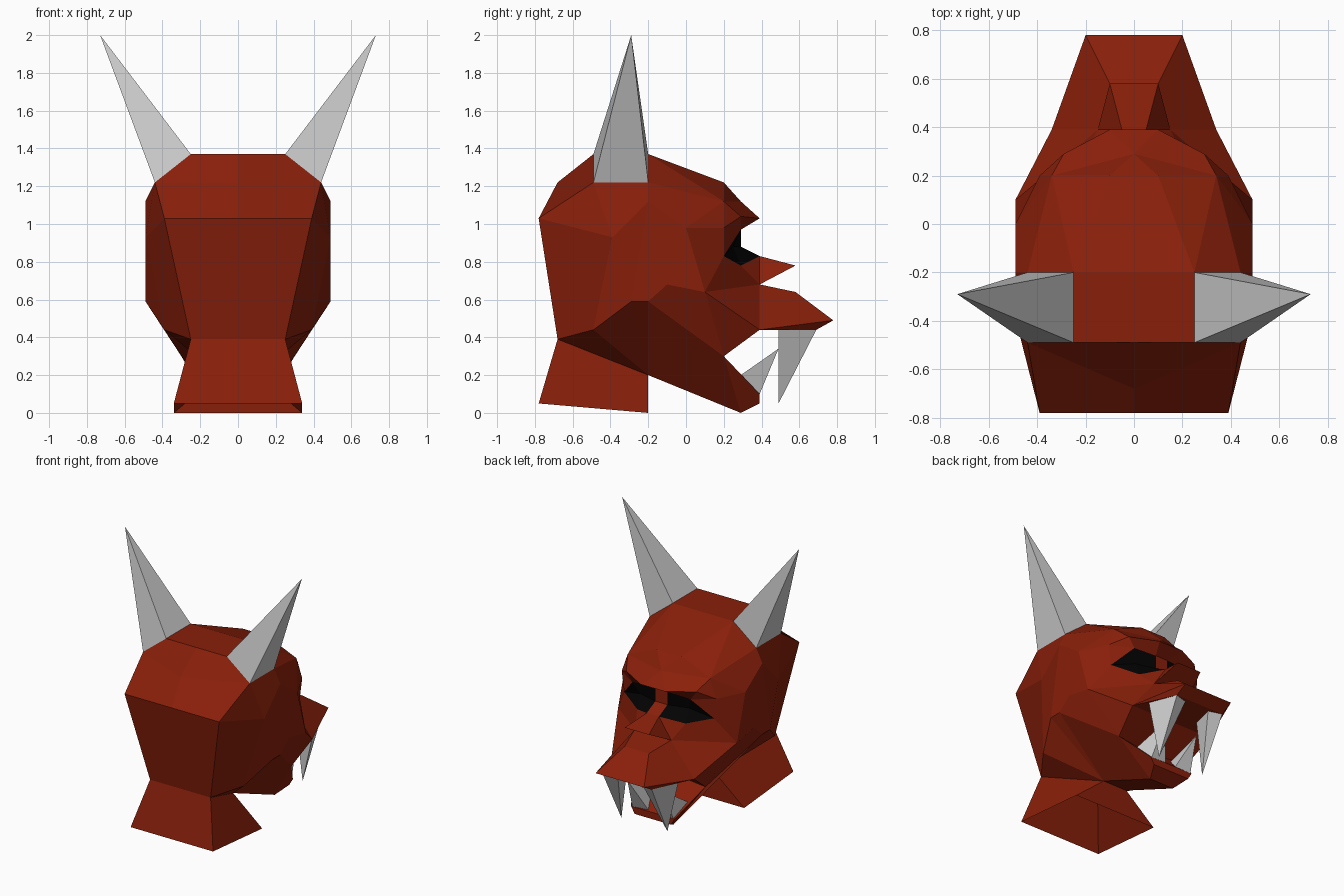
import bpy, bmesh

if "Cube" in bpy.data.objects:
    bpy.data.objects.remove(bpy.data.objects["Cube"])


def material(name, rgb):
    m = bpy.data.materials.new(name)
    m.diffuse_color = (*rgb, 1)
    m.use_nodes = True
    m.node_tree.nodes["Principled BSDF"].inputs["Base Color"].default_value = m.diffuse_color
    return m


RED = material("red_skin", (0.25, 0.014, 0.003))
BLACK = material("black_eye", (0.001, 0.001, 0.001))


def build(name, strips, mat=None, face_front=False):
    """Bridge neighbouring rows of each strip into faces, then mirror over x."""
    bm = bmesh.new()
    cache = {}

    def vert(p):
        if p not in cache:
            cache[p] = bm.verts.new(p)
        return cache[p]

    for rows in strips:
        for a, b in zip(rows, rows[1:]):
            for i in range(len(a) - 1):
                ring = list(dict.fromkeys((a[i], a[i + 1], b[i + 1], b[i])))
                if len(ring) > 2 and not bm.faces.get([vert(p) for p in ring]):
                    bm.faces.new([vert(p) for p in ring])
    bmesh.ops.recalc_face_normals(bm, faces=bm.faces)
    bm.normal_update()
    if face_front and sum(f.normal.y for f in bm.faces) < 0:
        bmesh.ops.reverse_faces(bm, faces=bm.faces)
    mesh = bpy.data.meshes.new(name)
    bm.to_mesh(mesh)
    bm.free()
    ob = bpy.data.objects.new(name, mesh)
    bpy.context.collection.objects.link(ob)
    if mat:
        mesh.materials.append(mat)
    mod = ob.modifiers.new("mirror", 'MIRROR')
    mod.use_clip = True
    return ob


def mid(p):
    return (0, p[1], p[2])


def spike(name, base, tip):
    return build(name, [[base + base[:1], [tip] * (len(base) + 1)],
                        [base[:2], base[:1:-1]]])


# shared corner points of the half head
crown_b, crown_f = (.25, -.49, 1.37), (.25, -.2, 1.37)
horn_b, horn_f = (.44, -.49, 1.22), (.44, -.2, 1.22)
nape, throat = (.25, -.68, .39), (.1, -.2, .2)
temple, brow_end, side = (.34, .2, 1.12), (.39, .2, .98), (.49, 0, .98)
forehead, brow_top = (.1, .2, 1.22), (0, .29, 1.12)
brow_tip, brow_mid = (.1, .39, 1.03), (.29, .29, 1.04)
eye_in, eye_top = (.05, .29, .98), (.24, .29, .97)
bridge, eye_low, eye_side = (.05, .29, .88), (.2, .29, .78), (.37, .2, .83)
nose_top, nose_tip, nose_low = (.05, .39, .83), (.1, .58, .78), (.15, .39, .68)
lip_top, lip_tip, lip_low = (.1, .58, .64), (.2, .78, .49), (.2, .69, .44)
lip_end, cheek, mouth_end = (.34, .39, .44), (.49, .1, .64), (.3, .2, .3)
hinge_b, hinge_f, ear = (.49, -.29, .59), (.49, -.2, .59), (.49, -.1, .68)
jaw_b, chin, chin_f, lip_bot = (.39, -.49, .44), (.1, .29, 0), (.15, .39, .05), (.18, .39, .1)

# skull: columns running from the crown down, going from back to front
skull = [
    [mid(crown_b), (0, -.68, 1.22), (0, -.78, 1.03), mid(nape)],
    [crown_b, horn_b, (.39, -.78, 1.03), nape],
    [crown_b, horn_b, (.49, -.39, .93), jaw_b],
    [crown_f, horn_f, (.49, -.2, 1.12), hinge_b],
    [crown_f, temple, side, ear],
    [crown_f, temple, side, cheek],
    [crown_f, temple, brow_end, eye_side],
]
crown = [[mid(crown_b), crown_b, crown_b], [mid(crown_f), crown_f, crown_f],
         [mid(forehead), forehead, temple], [brow_top, brow_top, temple]]

# brow ridge and outer eyelid
brow = [
    [brow_top, brow_top, temple, temple],
    [mid(brow_tip), brow_tip, brow_mid, brow_end],
    [mid(eye_in), eye_in, eye_top, brow_end],
]
eyelid = [[eye_top, eye_top], [brow_end, eye_side]]

# nose and upper lip down the middle, then their sides and the cheek
centre = [[mid(p), p] for p in (eye_in, bridge, nose_top, nose_tip, nose_low,
                                lip_top, lip_tip, lip_low, lip_end)]
nose_side = [[nose_top, nose_top], [nose_tip, nose_low]]
lip_side = [[nose_low, lip_end], [lip_top, lip_tip]]
lip_under = [[lip_tip, lip_tip], [lip_low, lip_end]]
cheeks = [[nose_top, eye_low, eye_side], [nose_low, nose_low, cheek],
          [nose_low, lip_end, cheek]]
mouth_side = [[ear, cheek, lip_end], [hinge_f, mouth_end, mouth_end]]
hinge = [[hinge_b, hinge_f], [ear, ear]]

# lower jaw
low = [nape, throat, throat, throat, chin, chin_f]
jaw = [[nape, jaw_b, hinge_b, hinge_f, mouth_end, lip_bot], low, [mid(p) for p in low]]
mouth = [[mid(p), p] for p in (chin_f, lip_bot)] + [[(0, .15, .3), mouth_end],
                                                   [mid(lip_end), lip_end]]

build("head", [skull, crown, brow, eyelid, centre, nose_side, lip_side,
               lip_under, cheeks, mouth_side, hinge, jaw, mouth], RED)

# sunken eyes
build("eyes", [[[eye_in, eye_top, eye_top],
                [bridge, (.2, .25, .88), eye_side],
                [nose_top, eye_low, eye_side]]], BLACK, True)

# neck, open underneath
foot_b, foot_f = (.34, -.78, .05), (.34, -.2, 0)
build("neck", [[[mid(nape), nape, throat, mid(throat)],
                [mid(foot_b), foot_b, foot_f, mid(foot_f)]]], RED)

# horns and fangs
spike("horns", [crown_b, crown_f, horn_f, horn_b], (.73, -.29, 2))
spike("upper_fangs", [(.1, .66, .44), (.2, .69, .44), (.28, .49, .44), (.14, .49, .44)],
      (.19, .49, .05))
spike("lower_fangs", [(.04, .38, .1), (.17, .39, .1), (.22, .29, .2), (.08, .29, .2)],
      (.14, .49, .34))
